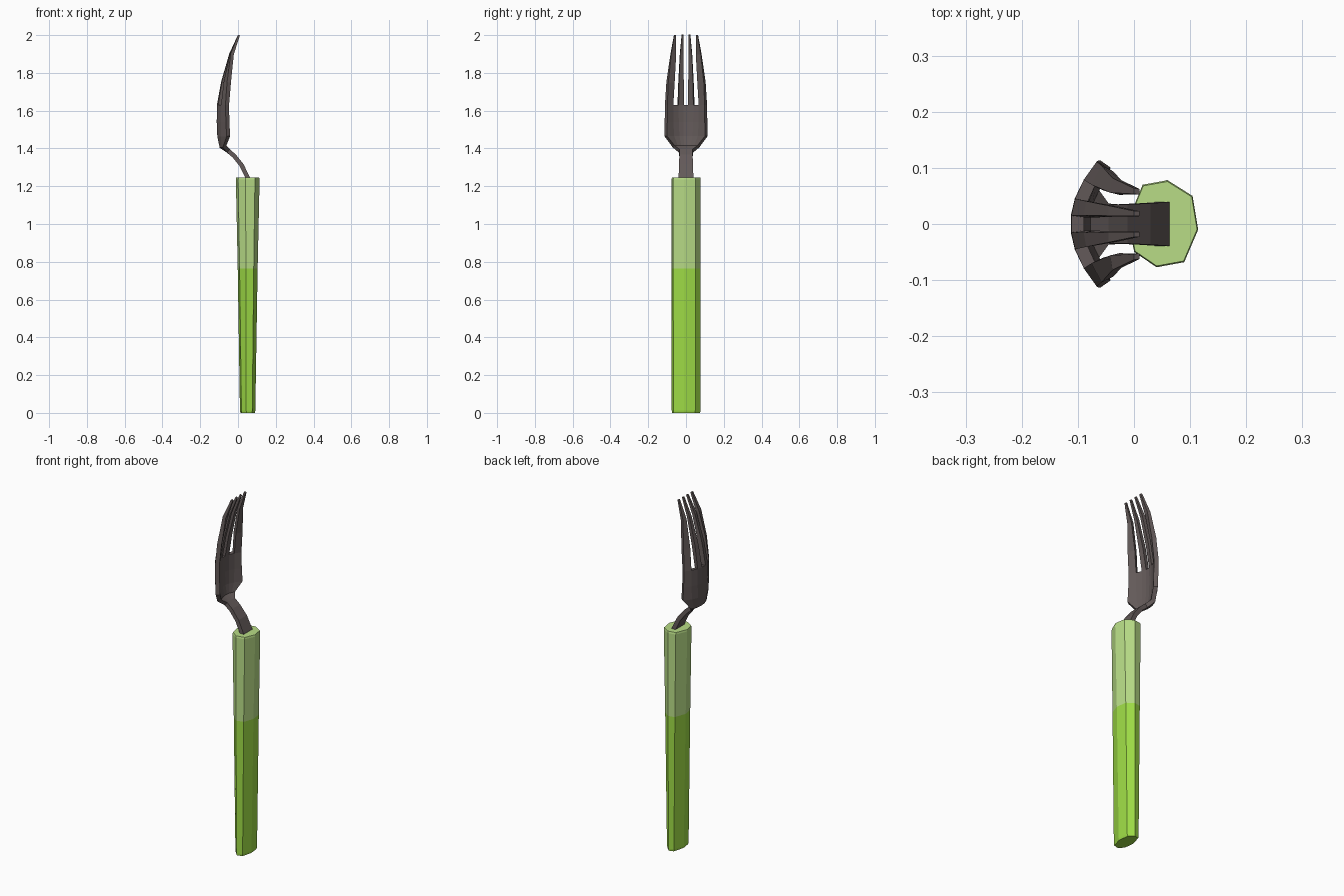
import bpy, bmesh

if "Cube" in bpy.data.objects:
    bpy.data.objects.remove(bpy.data.objects["Cube"])


def material(name, rgb):
    m = bpy.data.materials.new(name)
    m.diffuse_color = (*rgb, 1)
    m.use_nodes = True
    m.node_tree.nodes["Principled BSDF"].inputs["Base Color"].default_value = m.diffuse_color
    return m


BRIGHT = material("bright green", (0.34, 0.71, 0.06))
PALE = material("pale green", (0.48, 0.72, 0.24))
METAL = material("dark metal", (0.125, 0.102, 0.100))


def make_object(name, bm, mats):
    bmesh.ops.recalc_face_normals(bm, faces=bm.faces)
    me = bpy.data.meshes.new(name)
    bm.to_mesh(me)
    bm.free()
    for m in mats:
        me.materials.append(m)
    ob = bpy.data.objects.new(name, me)
    bpy.context.collection.objects.link(ob)
    return ob


# Handle: uneven eight-sided section, narrowing in x towards the bottom
SECTION = [(0.06, 0.078), (0.105, 0.05), (0.115, -0.01), (0.09, -0.068),
           (0.04, -0.077), (0.0, -0.05), (-0.012, 0.005), (0.015, 0.07)]
bm = bmesh.new()
rings = []
for z, s, sy in [(0, 0.60, 0.96), (0.012, 0.64, 0.98), (0.765, 0.83, 1),
                 (1.235, 0.99, 1), (1.245, 0.96, 0.97)]:
    rings.append([bm.verts.new((0.05 + (x - 0.05) * s, y * sy, z)) for x, y in SECTION])
for a, b in zip(rings, rings[1:]):
    for i in range(8):
        j = (i + 1) % 8
        bm.faces.new((a[i], a[j], b[j], b[i]))
bm.faces.new(rings[0])
bm.faces.new(rings[-1])
for f in bm.faces:
    f.material_index = 1 if f.calc_center_median().z > 0.765 else 0
make_object("handle", bm, [BRIGHT, PALE])

# Fork head: rows of (z, middle x, cupping, half widths at the tine edges)
ROWS = [
    (1.20, 0.066, 0.0, (0.010, 0.020, 0.030, 0.039)),
    (1.245, 0.051, 0.0, (0.010, 0.020, 0.030, 0.039)),
    (1.31, 0.020, 0.0, (0.010, 0.020, 0.030, 0.037)),
    (1.36, -0.020, 0.0, (0.010, 0.019, 0.028, 0.035)),
    (1.387, -0.052, 1.0, (0.010, 0.019, 0.028, 0.036)),
    (1.41, -0.088, 4.0, (0.012, 0.028, 0.048, 0.065)),
    (1.465, -0.099, 4.2, (0.0135, 0.038, 0.068, 0.107)),
    (1.54, -0.102, 4.2, (0.0135, 0.042, 0.073, 0.106)),
    (1.63, -0.101, 4.0, (0.0135, 0.042, 0.073, 0.105)),
    (1.75, -0.079, 3.2, (0.0135, 0.039, 0.065, 0.099)),
    (1.90, -0.038, 1.2, (0.014, 0.032, 0.054, 0.080)),
    (2.00, 0.005, 0.0, (0.014, 0.023, 0.053, 0.063)),
]
bm = bmesh.new()
grid = []
for z, x, cup, half in ROWS:
    ys = [-h for h in reversed(half)] + list(half)
    grid.append([bm.verts.new((x + cup * y * y, y, z)) for y in ys])
for a, b in zip(grid, grid[1:]):
    gap = a[0].co.z > 1.62          # leave the slots open between the tines
    for i in range(7):
        if not (gap and i % 2):
            bm.faces.new((a[i], a[i + 1], b[i + 1], b[i]))
fork = make_object("fork_head", bm, [METAL])

# Thickness, thinning to the tips
group = fork.vertex_groups.new(name="thickness")
for v in fork.data.vertices:
    z = v.co.z
    group.add([v.index], 1 if z < 1.8 else (0.75 if z < 1.95 else 0.45), 'REPLACE')
solid = fork.modifiers.new("thickness", 'SOLIDIFY')
solid.thickness = 0.023
solid.offset = 0
solid.vertex_group = "thickness"
